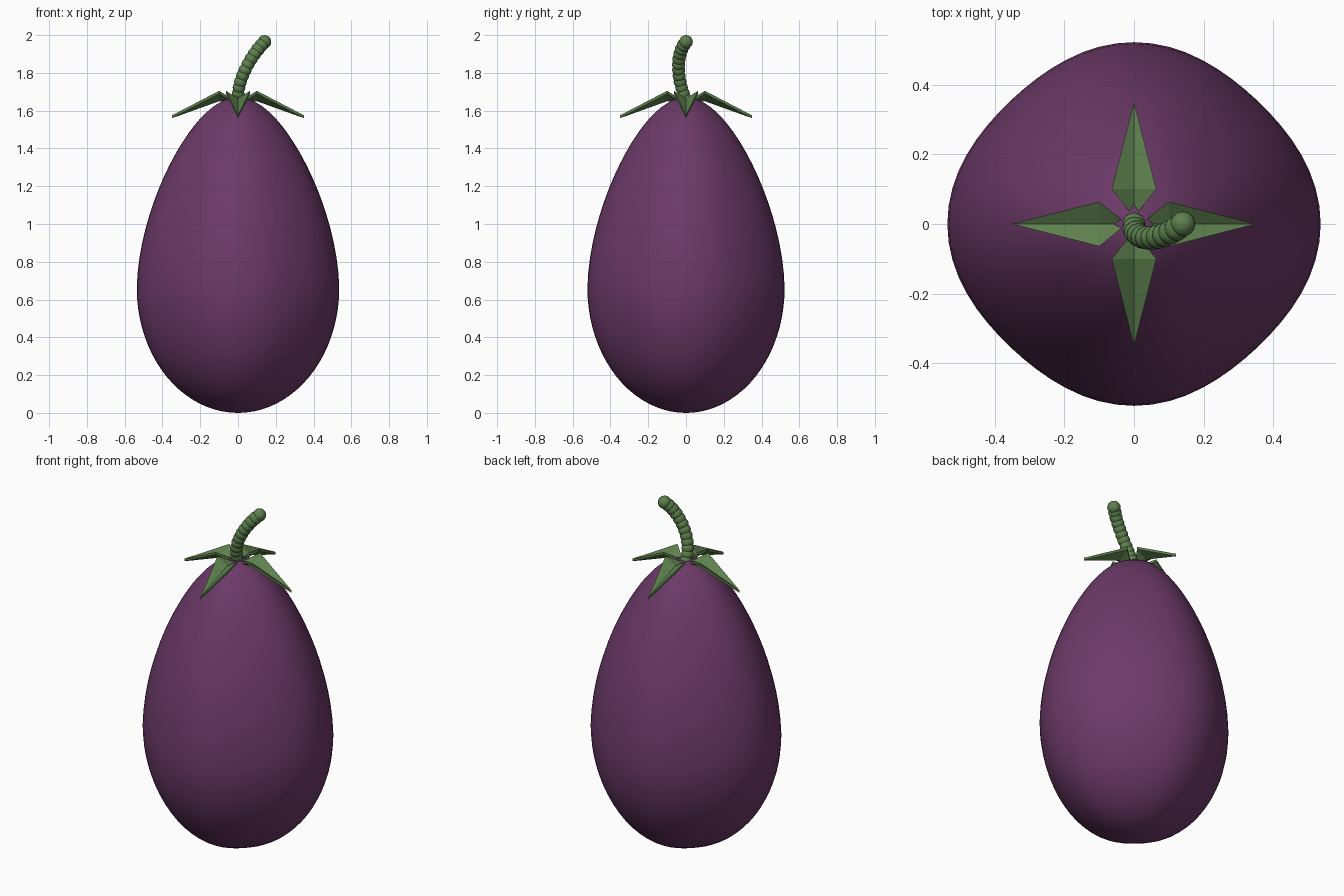
import bpy
import bmesh
from math import cos, sin, pi, radians
from mathutils import Vector, Matrix
from mathutils.geometry import interpolate_bezier

cube = bpy.data.objects.get("Cube")
if cube:
    bpy.data.objects.remove(cube, do_unlink=True)


def make_material(name, rgb):
    mat = bpy.data.materials.new(name)
    mat.use_nodes = True
    mat.diffuse_color = (*rgb, 1)
    mat.node_tree.nodes["Principled BSDF"].inputs["Base Color"].default_value = (*rgb, 1)
    return mat


def make_object(name, bm, mat, smooth):
    bmesh.ops.recalc_face_normals(bm, faces=bm.faces)
    for face in bm.faces:
        face.smooth = smooth
    mesh = bpy.data.meshes.new(name)
    bm.to_mesh(mesh)
    bm.free()
    mesh.materials.append(mat)
    obj = bpy.data.objects.new(name, mesh)
    bpy.context.collection.objects.link(obj)
    return obj


purple = make_material("aubergine purple", (0.15, 0.042, 0.138))
green = make_material("leaf green", (0.11, 0.215, 0.075))

# Fruit: egg profile swept round a slightly squared cross-section
SIDES, RINGS = 64, 40
WIDEST, TOP = 0.66, 1.67


def section(angle):
    return 0.515 + 0.014 * cos(4 * angle) + 0.007 * cos(2 * angle)


bm = bmesh.new()
rings = []
for i in range(1, RINGS):
    t = pi * i / RINGS
    up = -cos(t)
    z = WIDEST + up * (TOP - WIDEST if up > 0 else WIDEST)
    width = sin(t) * (1 - 0.22 * max(up, 0) ** 1.5)
    ring = []
    for j in range(SIDES):
        a = 2 * pi * j / SIDES
        r = section(a) * width
        ring.append(bm.verts.new((r * cos(a), r * sin(a), z)))
    rings.append(ring)
for low, high in zip(rings, rings[1:]):
    for j in range(SIDES):
        k = (j + 1) % SIDES
        bm.faces.new((low[j], low[k], high[k], high[j]))
for ring, z in ((rings[0], 0), (rings[-1], TOP)):
    pole = bm.verts.new((0, 0, z))
    for j in range(SIDES):
        bm.faces.new((ring[j], ring[(j + 1) % SIDES], pole))
make_object("fruit_body", bm, purple, True)

# Calyx: four pointed leaves, each folded along its middle
for n, side in enumerate(("left", "back", "right", "front")):
    bm = bmesh.new()
    inner, keel, tip, edge_a, edge_b = [bm.verts.new(p) for p in (
        (0.02, 0, 1.655), (0.1, 0, 1.665), (0.35, 0, 1.575),
        (0.1, 0.064, 1.705), (0.1, -0.064, 1.705))]
    for edge in (edge_a, edge_b):
        bm.faces.new((inner, keel, edge))
        bm.faces.new((keel, tip, edge))
    bmesh.ops.recalc_face_normals(bm, faces=bm.faces)
    under = bmesh.ops.extrude_face_region(bm, geom=bm.faces[:])["geom"]
    bmesh.ops.translate(bm, vec=(0, 0, -0.015),
                        verts=[v for v in under if isinstance(v, bmesh.types.BMVert)])
    bmesh.ops.rotate(bm, verts=bm.verts, matrix=Matrix.Rotation(radians(90 * n), 3, "Z"))
    make_object("calyx_leaf_" + side, bm, green, False)

# Stem: a curling chain of overlapping beads
path = interpolate_bezier(Vector((0, 0, 1.66)), Vector((-0.005, -0.053, 1.77)),
                          Vector((0.078, -0.053, 1.903)), Vector((0.14, 0, 1.964)), 12)
bm = bmesh.new()
for n, point in enumerate(path):
    bmesh.ops.create_uvsphere(bm, u_segments=16, v_segments=10,
                              radius=0.033 + 0.003 * n / 11,
                              matrix=Matrix.Translation(point))
make_object("stem", bm, green, True)
